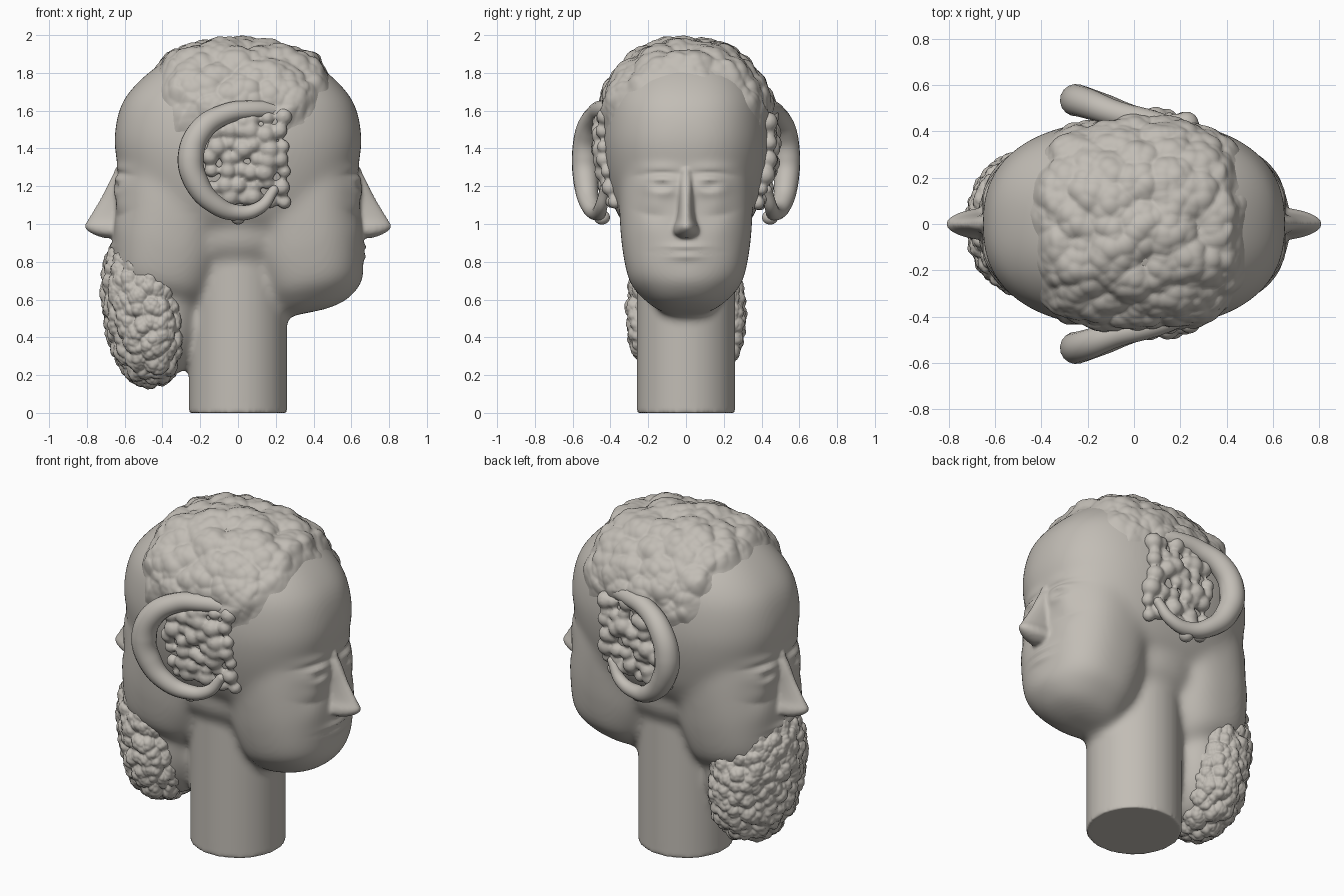
import bpy, bmesh, math, random
from mathutils import Vector, Matrix, noise
from mathutils.bvhtree import BVHTree

random.seed(4)
if "Cube" in bpy.data.objects:
    bpy.data.objects.remove(bpy.data.objects["Cube"], do_unlink=True)

stone = bpy.data.materials.new("warm grey stone")
stone.use_nodes = True
colour = (0.54, 0.51, 0.465, 1)
stone.diffuse_color = colour
stone.node_tree.nodes["Principled BSDF"].inputs["Base Color"].default_value = colour


def clamp(v):
    return max(0.0, min(1.0, v))


def finish(obj):
    """One material and smooth shading."""
    if not obj.data.materials:
        obj.data.materials.append(stone)
    obj.data.polygons.foreach_set("use_smooth", [True] * len(obj.data.polygons))
    obj.data.update()


def make(name, bm):
    bmesh.ops.recalc_face_normals(bm, faces=bm.faces[:])
    me = bpy.data.meshes.new(name)
    bm.to_mesh(me)
    bm.free()
    obj = bpy.data.objects.new(name, me)
    bpy.context.collection.objects.link(obj)
    finish(obj)
    return obj


def bake(obj):
    """Evaluated mesh of an object."""
    bpy.context.view_layer.update()
    dg = bpy.context.evaluated_depsgraph_get()
    return bpy.data.meshes.new_from_object(obj.evaluated_get(dg))


def fuse(obj, voxel, rounds):
    """Weld overlapping volumes and soften the joins."""
    mod = obj.modifiers.new("weld", "REMESH")
    mod.mode = "VOXEL"
    mod.voxel_size = voxel
    mod = obj.modifiers.new("soften", "SMOOTH")
    mod.factor = 0.5
    mod.iterations = rounds
    me = bake(obj)
    obj.modifiers.clear()
    obj.data = me
    finish(obj)


def loft(bm, rows, power=2.0, side=1, steps=6, n=64, tilt=0.0):
    """Superellipse sections (z, centre x, half depth, half width) along a smooth spline."""
    rings = []
    rows = [Vector(r) for r in rows]
    last = len(rows) - 1
    for i in range(last):
        a, b, c, d = (rows[max(0, min(last, i + k))] for k in (-1, 0, 1, 2))
        for s in range(steps + (i == last - 1)):
            t = s / steps
            rings.append(0.5 * (2 * b + (c - a) * t + (2 * a - 5 * b + 4 * c - d) * t * t
                                + (3 * b - a - 3 * c + d) * t ** 3))
    loops = []
    for z, cx, hx, hy in rings:
        loop = []
        for k in range(n):
            ang = math.tau * k / n
            ca, sa = math.cos(ang), math.sin(ang)
            x = math.copysign(abs(ca) ** (2 / power), ca) * hx
            y = math.copysign(abs(sa) ** (2 / power), sa) * hy
            loop.append(bm.verts.new((side * (x + cx), y, z + tilt * x)))
        loops.append(loop)
    for lo, hi in zip(loops, loops[1:]):
        for k in range(n):
            bm.faces.new((lo[k], lo[(k + 1) % n], hi[(k + 1) % n], hi[k]))
    bm.faces.new(loops[0])
    bm.faces.new(loops[-1])


def ball(bm, centre, radii, level=3):
    m = Matrix.Translation(centre) @ Matrix.Diagonal((*radii, 1))
    return bmesh.ops.create_icosphere(bm, subdivisions=level, radius=1, matrix=m)["verts"]


SKULL = [(0.90, 0, .28, .24), (1.0, 0, .50, .33), (1.1, 0, .58, .385), (1.2, 0, .615, .415),
         (1.32, 0, .64, .44), (1.45, 0, .655, .45), (1.6, 0, .63, .435), (1.7, 0, .575, .405),
         (1.8, 0, .475, .345), (1.88, 0, .355, .265), (1.93, 0, .22, .17), (1.95, 0, .07, .06)]
FACE = [(0.53, .37, .10, .07), (0.56, .39, .18, .16), (0.62, .40, .23, .235),
        (0.70, .395, .265, .30), (0.85, .37, .295, .335), (1.0, .35, .30, .35),
        (1.2, .30, .335, .355), (1.35, .30, .29, .33)]
NOSE = [(0.925, .62, .09, .035), (0.95, .62, .155, .068), (0.985, .62, .193, .068),
        (1.03, .61, .180, .052), (1.1, .60, .148, .044), (1.2, .59, .100, .042), (1.29, .57, .08, .04)]
NECK = [(0, 0, .26, .26), (1.05, 0, .26, .26)]

# Skull, two jaws and neck blended together
bm = bmesh.new()
loft(bm, SKULL, 2.42)
loft(bm, NECK)
for side in (1, -1):
    loft(bm, FACE, 2.4, side, tilt=.2)
ball(bm, (0, 0, .95), (.40, .32, .24))
ball(bm, (-.38, 0, .55), (.19, .24, .37))
head = make("two_faced_head", bm)
fuse(head, 0.014, 50)

# Crisp neck base and a nose on each face
bm = bmesh.new()
bm.from_mesh(head.data)
loft(bm, NECK)
for side in (1, -1):
    loft(bm, NOSE, 2.0, side, n=32)
old = head.data
me = bpy.data.meshes.new("two_faced_head")
bmesh.ops.recalc_face_normals(bm, faces=bm.faces[:])
bm.to_mesh(me)
bm.free()
head.data = me
bpy.data.meshes.remove(old)
fuse(head, 0.011, 4)

# Facial relief: (y, z, spread y, spread z, push outward)
STROKES = [
    (.13, 1.205, .06, .036, -.045),  # eye socket
    (.14, 1.29, .08, .024, .012),    # brow
    (.13, 1.20, .040, .018, .036),   # eyeball
    (.13, 1.22, .045, .007, .008),   # upper lid
    (.17, 1.11, .05, .045, -.014),   # under eye
    (.19, .99, .06, .06, .008),      # cheek
    (0, .876, .07, .016, .014),      # upper lip
    (0, .854, .075, .007, -.016),    # mouth line
    (0, .830, .06, .016, .012),      # lower lip
    (0, .69, .09, .05, .010),        # chin
]
for v in head.data.vertices:
    x, y, z = v.co
    fade = clamp((abs(x) - .42) / .12)
    if fade and .55 < z < 1.45:
        push = sum(h * math.exp(-((abs(y) - cy) / sy) ** 2 / 2 - ((z - cz) / sz) ** 2 / 2)
                   for cy, cz, sy, sz, h in STROKES)
        v.co.x += math.copysign(push * fade, x)
finish(head)


def curls(p, cell):
    """Height of rounded clumps, 0 to 1."""
    d = noise.voronoi(p / cell)[0]
    return max(0.0, 1 - d[0] * d[0])


tree = BVHTree.FromPolygons([v.co for v in head.data.vertices],
                            [tuple(p.vertices) for p in head.data.polygons])

# Cap of clumped hair projected on the skull, thinning towards its edge
bm = bmesh.new()
ball(bm, (0, 0, 0), (1, 1, 1), 7)
centre = Vector((0, 0, 1.4))
outside = []
for v in bm.verts:
    d = v.co.normalized()
    hit = tree.ray_cast(centre + d * 3, -d)[0] if d.z > 0 else None
    if hit is None:
        outside.append(v)
        continue
    limit = .35 + .13 * clamp((hit.z - 1.5) / .35)
    edge = min(limit - abs(hit.x - .03), hit.z - 1.50) + .05 * noise.noise(hit * 7)
    if edge < -.03:
        outside.append(v)
        continue
    lump = .05 * curls(hit, .13) + .018 * curls(hit, .06)
    v.co = hit + d * (lump * clamp((edge + .03) / .15) - .012)
bmesh.ops.delete(bm, geom=outside, context="VERTS")
make("hair_cap", bm)

# Full beard on the -x face
bm = bmesh.new()
for v in ball(bm, (0, 0, 0), (1, 1, 1), 7):
    d = v.co.normalized()
    k = sum(abs(c) ** 2.3 for c in d) ** (-1 / 2.3)
    p = Vector((d.x * .19, d.y * .295, d.z * .385)) * k
    p.x -= .505 + .12 * p.z - .6 * p.y * p.y
    p.z += .54
    v.co = p + d * (.04 * curls(p, .062) + .012 * curls(p, .03) - .018)
make("beard", bm)

# Curls inside each horn on a jittered grid, with an ear lobe below
bm = bmesh.new()
for side in (1, -1):
    for i in range(6):
        for j in range(7):
            x = -.13 + .072 * i + random.uniform(-.02, .02)
            z = 1.13 + .07 * j + random.uniform(-.02, .02)
            hit = tree.ray_cast(Vector((x, side * 2, z)), Vector((0, -side, 0)))[0]
            r = random.uniform(.034, .056)
            ball(bm, hit + Vector((0, side * .006, 0)), (r, r, r))
    ball(bm, (0, side * .445, 1.035), (.04, .045, .04))
fuse(make("side_curls", bm), 0.011, 2)

# Curled, tapering ram horns: (x, y, z, radius)
HORN = [(.20, .40, 1.60, .045), (.08, .44, 1.605, .05), (-.07, .475, 1.58, .055),
        (-.20, .52, 1.49, .065), (-.25, .535, 1.35, .07), (-.22, .53, 1.22, .065),
        (-.13, .51, 1.11, .053), (0, .47, 1.06, .042), (.12, .45, 1.09, .034), (.19, .43, 1.18, .026)]
for side, label in ((1, "back"), (-1, "front")):
    curve = bpy.data.curves.new("horn_path", "CURVE")
    curve.dimensions = "3D"
    curve.bevel_depth = 1
    curve.bevel_resolution = 6
    curve.resolution_u = 10
    curve.use_fill_caps = True
    spline = curve.splines.new("BEZIER")
    spline.bezier_points.add(len(HORN) - 1)
    for pt, (x, y, z, r) in zip(spline.bezier_points, HORN):
        pt.co = (x, side * y, z)
        pt.radius = r
        pt.handle_left_type = pt.handle_right_type = "AUTO"
    path = bpy.data.objects.new("horn_path", curve)
    bpy.context.collection.objects.link(path)
    bm = bmesh.new()
    bm.from_mesh(bake(path))
    bpy.data.objects.remove(path, do_unlink=True)
    x, y, z, r = HORN[-1]
    ball(bm, (x, side * y, z), (r, r, r))
    make(label + "_horn", bm)
